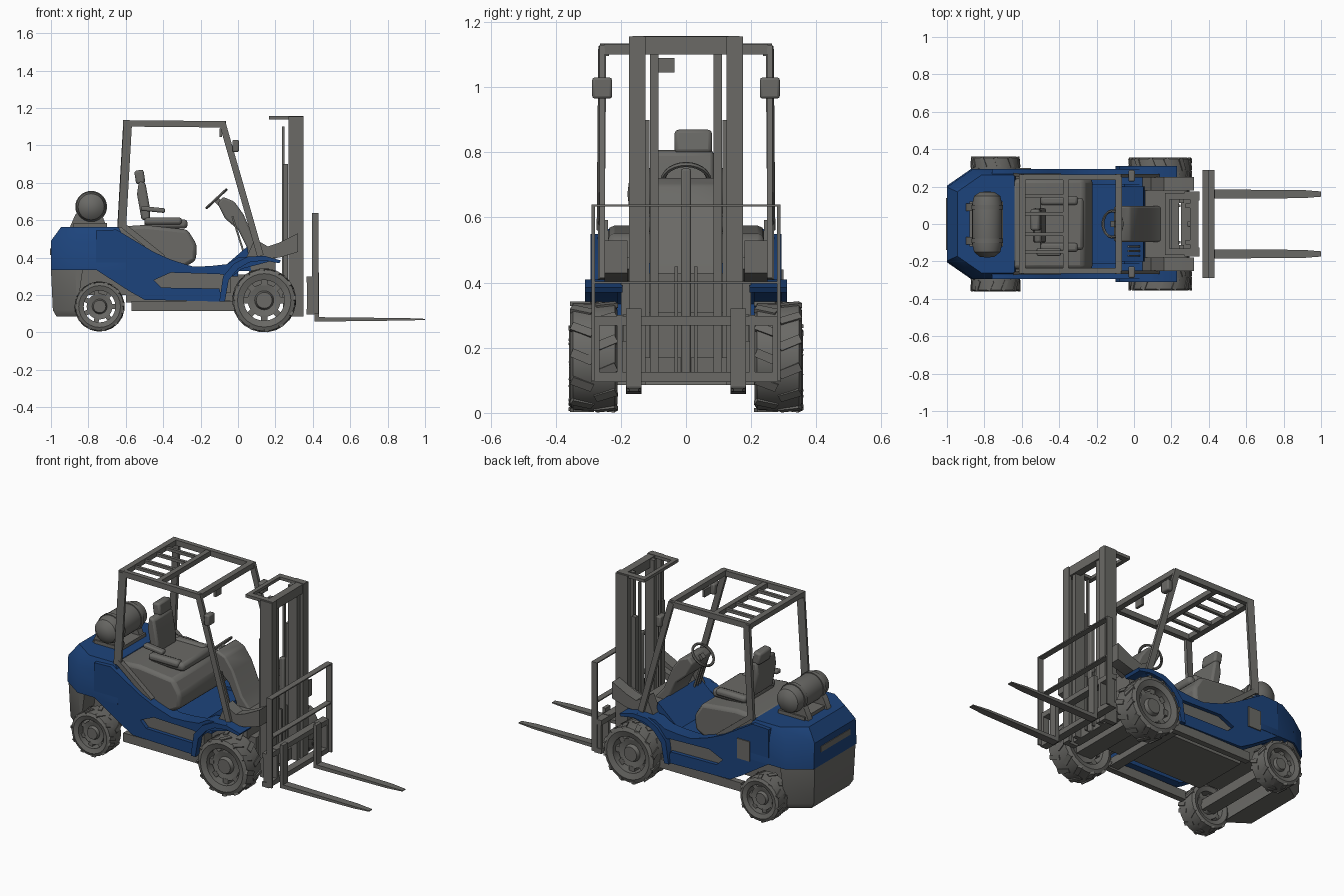
import bpy, bmesh, math
from mathutils import Vector, Matrix

cube = bpy.data.objects.get("Cube")
if cube:
    bpy.data.objects.remove(cube, do_unlink=True)


def material(name, rgb):
    m = bpy.data.materials.new(name)
    m.use_nodes = True
    m.diffuse_color = (*rgb, 1)
    m.node_tree.nodes["Principled BSDF"].inputs["Base Color"].default_value = (*rgb, 1)
    return m


BLUE = material("body blue", (0.012, 0.057, 0.2))
GREY = material("machine grey", (0.145, 0.143, 0.133))


def finish(name, bm, mat, bevel=0.0):
    bmesh.ops.recalc_face_normals(bm, faces=bm.faces)
    me = bpy.data.meshes.new(name)
    bm.to_mesh(me)
    bm.free()
    me.materials.append(mat)
    ob = bpy.data.objects.new(name, me)
    bpy.context.collection.objects.link(ob)
    if bevel:
        mod = ob.modifiers.new("soft edges", 'BEVEL')
        mod.width, mod.segments = bevel, 2
    bpy.ops.object.select_all(action='DESELECT')
    ob.select_set(True)
    bpy.context.view_layer.objects.active = ob
    bpy.ops.object.shade_smooth_by_angle(angle=math.radians(35))
    return ob


def add_box(bm, center, size, rot=None):
    mat = Matrix.Translation(center) @ (rot or Matrix()) @ Matrix.Diagonal((*size, 1))
    bmesh.ops.create_cube(bm, size=1, matrix=mat)


def box(name, x, y, z, mat=GREY, bevel=0.0, tilt=0.0):
    """Box from (min, max) ranges, tilted about the y axis."""
    bm = bmesh.new()
    ranges = (x, y, z)
    add_box(bm, Vector([sum(r) / 2 for r in ranges]), [r[1] - r[0] for r in ranges],
            Matrix.Rotation(tilt, 4, 'Y'))
    return finish(name, bm, mat, bevel)


def bar(name, p, q, across, depth, mat=GREY):
    p, q = Vector(p), Vector(q)
    bm = bmesh.new()
    rot = (q - p).to_track_quat('Z', 'Y').to_matrix().to_4x4()
    add_box(bm, (p + q) / 2, (across, depth, (q - p).length), rot)
    return finish(name, bm, mat)


def loft(name, rings, mat, bevel=0.0):
    bm = bmesh.new()
    loops = [[bm.verts.new(p) for p in ring] for ring in rings]
    for a, b in zip(loops, loops[1:]):
        for i in range(len(a)):
            j = (i + 1) % len(a)
            bm.faces.new((a[i], a[j], b[j], b[i]))
    bm.faces.new(loops[0])
    bm.faces.new(loops[-1])
    return finish(name, bm, mat, bevel)


def slab(name, profile, y0, y1, mat=GREY, bevel=0.0):
    """Side profile in x and z, pulled across y."""
    return loft(name, [[(x, y, z) for x, z in profile] for y in (y0, y1)], mat, bevel)


def lathe(name, center, profile, mat=GREY, n=28, closed=True):
    """Turn (radius, y) points about an axis along y."""
    bm = bmesh.new()
    rings = []
    for k in range(n):
        a = math.tau * k / n
        rings.append([bm.verts.new(Vector(center) + Vector((r * math.cos(a), y, r * math.sin(a))))
                      for r, y in profile])
    for k in range(n):
        a, b = rings[k], rings[(k + 1) % n]
        for i in range(len(a) if closed else len(a) - 1):
            j = (i + 1) % len(a)
            bm.faces.new((a[i], a[j], b[j], b[i]))
    bmesh.ops.remove_doubles(bm, verts=bm.verts, dist=0.0001)
    return finish(name, bm, mat)


def wheel(name, x, z, r, y, half, lugs):
    w = half
    lathe(name + "_tyre", (x, y, z), [(r * .64, -w * .85), (r * .84, -w), (r * .97, -w * .88), (r * .98, 0),
                                      (r * .97, w * .88), (r * .84, w), (r * .64, w * .85)])
    lathe(name + "_rim", (x, y, z), [(0, -w * .7), (r * .25, -w * .7), (r * .3, -w * .4), (r * .52, -w * .5),
                                     (r * .52, w * .5), (r * .3, w * .4), (r * .25, w * .7), (0, w * .7)], closed=False)
    bm = bmesh.new()
    for k in range(lugs):
        a = math.tau * k / lugs
        turn = Matrix.Rotation(-a, 4, 'Y')
        side = 1 if k % 2 else -1
        c = Vector((x, y, z)) + turn @ Vector((r * .96, side * w * .5, 0))
        add_box(bm, c, (r * .08, w * .95, r * .16), turn @ Matrix.Rotation(side * .4, 4, 'X'))
        # rim spokes bridging to the tyre
        if k % 3 == 0:
            c = Vector((x, y, z)) + turn @ Vector((r * .57, 0, 0))
            add_box(bm, c, (r * .2, w, r * .2), turn)
    finish(name + "_tread", bm, GREY)


# Rear body and counterweight, with chamfered back corners
def plan(z, back, w, front):
    half = [(back, w - .09), (back + .13, w), (front, w)]
    return [(x, y, z) for x, y in half] + [(x, -y, z) for x, y in reversed(half)]


loft("rear_hood", [plan(.335, -1, .295, -.6), plan(.49, -1, .287, -.6), plan(.565, -.945, .262, -.64)], BLUE)
loft("counterweight", [plan(.085, -.97, .27, -.85), plan(.12, -.99, .28, -.86), plan(.335, -1, .285, -.83)], GREY)
box("rear_vent", (-1.004, -.99), (-.14, .14), (.415, .45))
box("rear_chassis", (-.88, -.55), (-.17, .17), (.2, .34))
box("side_vent", (-.635, -.55), (.29, .299), (.32, .44))

# Chassis, recessed between the sills, and the cab floor
box("main_chassis", (-.6, .24), (-.17, .17), (.16, .31))
box("chassis_cross_member", (-.1, -.04), (-.27, .27), (.125, .17))
box("floor", (-.4, .0), (-.25, .25), (.3, .335), BLUE)
slab("toe_board", [(-.1, .33), (.05, .46), (.07, .33)], -.2, .2, BLUE)
box("rear_axle", (-.78, -.7), (-.27, .27), (.11, .17))
box("front_axle", (.09, .19), (-.25, .25), (.12, .22))

SIDE = [(-.76, .336), (-.76, .545), (-.65, .55), (-.45, .43), (-.36, .39), (-.24, .352), (-.15, .355),
        (-.06, .365), (0, .4), (.13, .41), (.19, .385), (.02, .34), (-.03, .3), (-.1, .312), (-.36, .32),
        (-.45, .28), (-.41, .24), (-.1, .235), (-.08, .165), (-.5, .175), (-.58, .22)]
FENDER = [(-.1, .165), (-.08, .3), (-.02, .37), (.05, .405), (.14, .41), (.23, .385),
          (.22, .37), (.14, .385), (.06, .375), (0, .34), (-.05, .28), (-.07, .165)]
COWL = [(.04, .39), (.09, .5), (.16, .46), (.22, .48), (.32, .53), (.32, .43), (.22, .4)]

for s, tag in ((1, "left"), (-1, "right")):
    slab(tag + "_side_panel", SIDE, s * .21, s * .293, BLUE)
    slab(tag + "_fender", FENDER, s * .195, s * .31, BLUE)
    box(tag + "_step", (-.46, -.04), sorted((s * .19, s * .27)), (.21, .325))
    box(tag + "_sill", (-.57, -.02), sorted((s * .25, s * .285)), (.115, .168))
    slab(tag + "_front_cowl", COWL, s * .18, s * .25)
    bar(tag + "_tilt_cylinder", (.02, s * .16, .36), (.29, s * .16, .46), .04, .04)
    wheel(tag + "_front_wheel", .14, .172, .17, s * .283, .073, 24)
    wheel(tag + "_rear_wheel", -.74, .139, .133, s * .3, .06, 21)
    # Overhead guard side frame
    y = s * .257
    bar(tag + "_rear_pillar", (-.622, s * .262, .56), (-.59, y, 1.125), .018, .045)
    bar(tag + "_lower_guard", (-.625, s * .255, .58), (-.4, s * .255, .4), .03, .03)
    bar(tag + "_front_pillar", (-.085, y, 1.125), (.12, y, .41), .018, .035)
    bar(tag + "_roof_rail", (-.615, s * .25, 1.118), (-.07, s * .25, 1.113), .028, .034)
    box(tag + "_work_lamp", (-.03, .005), sorted((s * .227, s * .288)), (.965, 1.03), bevel=.008)
    # Mast rails, chains and lift cylinders
    box(tag + "_outer_rail", (.27, .35), sorted((s * .145, s * .175)), (.085, 1.155))
    box(tag + "_outer_flange", (.33, .35), sorted((s * .125, s * .15)), (.085, 1.155))
    box(tag + "_inner_rail", (.275, .335), sorted((s * .085, s * .11)), (.1, 1.15))
    box(tag + "_lift_cylinder", (.24, .267), sorted((s * .112, s * .14)), (.12, .9))
    box(tag + "_chain", (.235, .248), sorted((s * .09, s * .105)), (.3, 1.1))
    box(tag + "_hose", (.3, .315), sorted((s * .025, s * .035)), (.12, .45))
    box(tag + "_mast_top_arm", (.17, .35), sorted((s * .13, s * .165)), (1.14, 1.158))
    # Load backrest and forks
    box(tag + "_backrest_upright", (.395, .43), sorted((s * .28, s * .29)), (.1, .64))
    box(tag + "_carriage_end", (.37, .41), sorted((s * .265, s * .285)), (.1, .29))
    box(tag + "_carriage_post", (.37, .41), sorted((s * .195, s * .212)), (.1, .3))
    f = s * .16
    box(tag + "_fork_shank", (.41, .432), (f - .024, f + .024), (.065, .32))
    loft(tag + "_fork_blade", [[(x, f - w, lo), (x, f + w, lo), (x, f + w, hi), (x, f - w, hi)]
                               for x, w, lo, hi in ((.41, .024, .058, .082), (.9, .022, .064, .077),
                                                    (1, .014, .067, .073))], GREY)

# Cross members of the mast, carriage and roof
for name, x, y, z in (("mast_top_beam", (.3, .345), .17, (1.1, 1.155)),
                      ("mast_rear_beam", (.165, .19), .165, (1.14, 1.158)),
                      ("mast_low_beam", (.25, .3), .16, (.1, .17)),
                      ("backrest_top", (.395, .43), .29, (.633, .64)),
                      ("backrest_middle", (.395, .43), .29, (.397, .404)),
                      ("carriage_top", (.365, .41), .29, (.268, .298)),
                      ("carriage_bottom", (.365, .41), .29, (.095, .125)),
                      ("roof_front_beam", (-.1, -.065), .25, (1.1, 1.132)),
                      ("roof_middle_beam", (-.38, -.35), .24, (1.1, 1.13)),
                      ("roof_rear_beam", (-.615, -.58), .25, (1.105, 1.135))):
    box(name, x, (-y, y), z)
for i, y in enumerate((-.15, -.055, .055, .15)):
    box(f"roof_slat_{i + 1}", (-.6, -.36), (y - .009, y + .009), (1.108, 1.126))
box("center_lift_cylinder", (.285, .315), (-.015, .015), (.1, .75), bevel=.006)
box("mirror", (-.1, -.085), (-.09, -.035), (1.045, 1.09))

# Engine cover and seat
slab("engine_cover", [(-.65, .5), (-.65, .565), (-.5, .575), (-.27, .55), (-.22, .47), (-.225, .385), (-.32, .33),
                      (-.55, .33)], -.24, .24, GREY, .02)
box("seat_cushion", (-.5, -.27), (-.14, .14), (.555, .605), GREY, .018)
for s, tag in ((1, "left"), (-1, "right")):
    box(tag + "_seat_bolster", (-.5, -.3), sorted((s * .1, s * .15)), (.575, .615), GREY, .015)
slab("seat_back", [(-.515, .6), (-.47, .605), (-.47, .66), (-.495, .8), (-.53, .81), (-.54, .74)],
     -.1, .085, GREY, .012)
box("headrest", (-.55, -.5), (-.035, .08), (.795, .868), GREY, .012, -.15)
box("armrest", (-.52, -.39), (-.17, -.13), (.645, .67), GREY, .008, .1)

# Dashboard, steering column and levers
slab("dashboard", [(-.11, .69), (-.08, .725), (-.02, .7), (.03, .63), (.09, .49), (.15, .42), (.15, .36),
                   (.05, .36), (.05, .45), (0, .55), (-.07, .61)], -.095, .095, GREY, .01)
box("front_bulkhead", (.06, .2), (-.2, .2), (.3, .43))
bar("steering_column", (.02, 0, .58), (-.115, 0, .71), .03, .03)
bpy.ops.mesh.primitive_torus_add(major_segments=24, minor_segments=6, major_radius=.07, minor_radius=.008,
                                 location=(-.115, 0, .715), rotation=(0, -.75, 0))
steering = bpy.context.object
steering.name = "steering_wheel"
steering.data.materials.append(GREY)
bpy.ops.object.shade_smooth_by_angle()
for i in range(3):
    y = -.12 - i * .025
    bar(f"lever_{i + 1}", (.03, y, .43), (-.03, y, .62), .01, .01)

# Gas bottle on its cradle
lathe("gas_bottle", (-.785, 0, .672), [(0, -.18), (.04, -.175), (.07, -.15), (.08, -.11), (.08, .11), (.07, .15),
                                       (.04, .17), (0, .175)], closed=False)
for y in (-.09, .09):
    slab("bottle_cradle", [(-.9, .56), (-.87, .63), (-.83, .66), (-.74, .66), (-.7, .56)], y - .02, y + .02)
    lathe("bottle_strap", (-.785, y, .672), [(.078, -.012), (.085, -.012), (.085, .012), (.078, .012)])
box("cradle_base", (-.88, -.7), (-.12, .12), (.555, .585))
